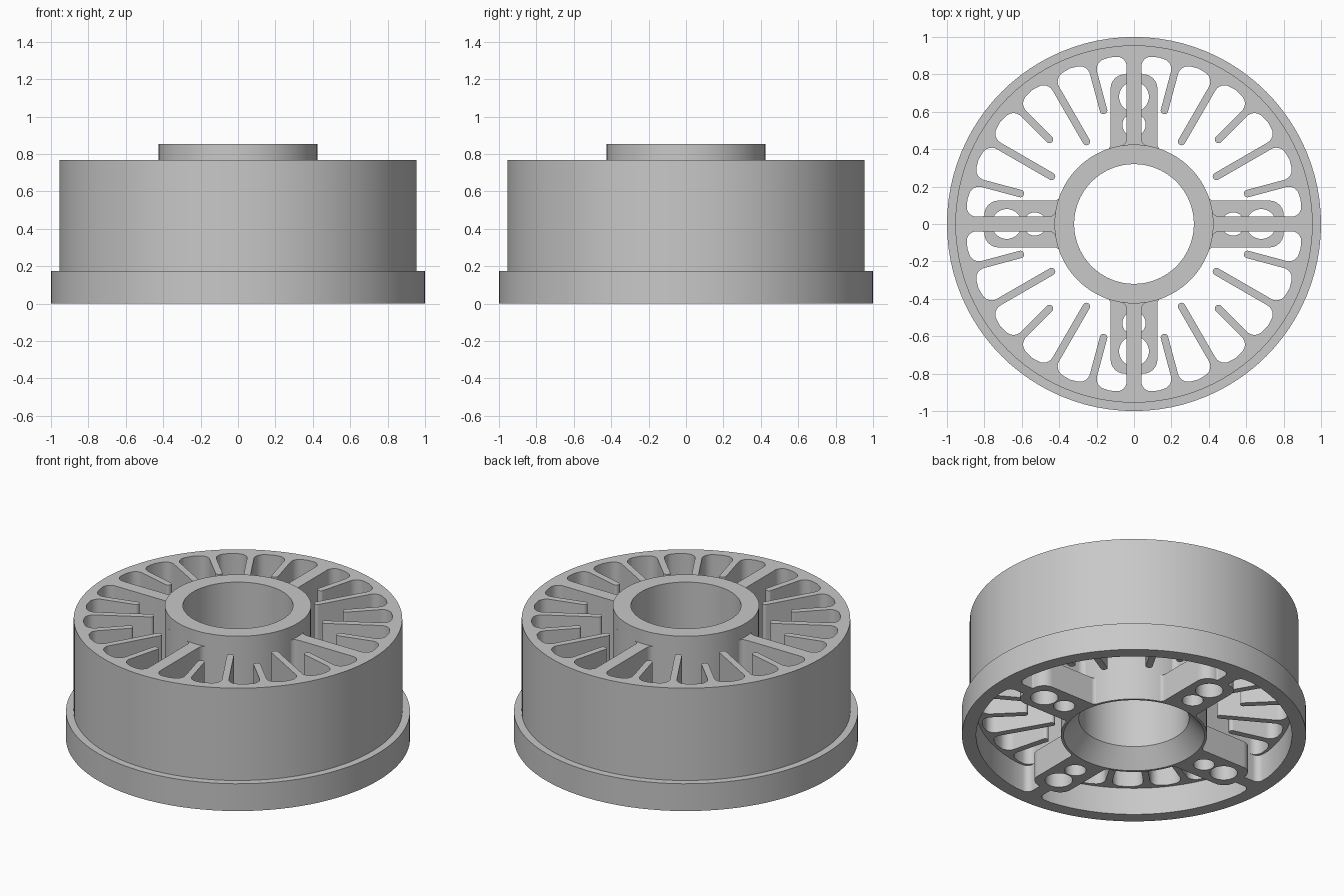
import bpy, bmesh, math
from mathutils import Vector

if "Cube" in bpy.data.objects:
    bpy.data.objects.remove(bpy.data.objects["Cube"])

HUB_R, BORE_R, RIB = 0.425, 0.32, 0.04
FLANGE_TOP, RIM_TOP, HUB_TOP = 0.175, 0.767, 0.853

grey = bpy.data.materials.new("plain grey")
grey.use_nodes = True
colour = (0.58, 0.58, 0.58, 1)
grey.diffuse_color = colour
grey.node_tree.nodes["Principled BSDF"].inputs["Base Color"].default_value = colour


def polar(r, degrees, side=0.0):
    """Point at radius r on a spoke line, moved sideways from it."""
    a = math.radians(degrees)
    return Vector((r * math.cos(a) - side * math.sin(a),
                   r * math.sin(a) + side * math.cos(a), 0))


def circle(r, centre=(0, 0, 0), n=96):
    return [Vector(centre) + polar(r, 360 * i / n) for i in range(n)]


def rounded(corners, steps=6):
    """Replace each (point, radius) corner with an arc."""
    out = []
    for i, (p, r) in enumerate(corners):
        if not r:
            out.append(p)
            continue
        u = (corners[i - 1][0] - p).normalized()
        v = (corners[(i + 1) % len(corners)][0] - p).normalized()
        half = u.angle(v) / 2
        c = p + (u + v).normalized() * r / math.sin(half)
        t = r / math.tan(half)
        a, b = p + u * t - c, p + v * t - c
        out += [c + a.lerp(b, k / steps).normalized() * r for k in range(steps + 1)]
    return out


def window(half):
    """Mirror half a window about the diagonal, then repeat it round the wheel."""
    full = half + [(Vector((p.y, p.x, 0)), r) for p, r in reversed(half)]
    loop = rounded(full)
    return [[polar(p.x, 90 * q, p.y) for p in loop] for q in range(4)]


def finish(name, mesh):
    bm = bmesh.new()
    bm.from_mesh(mesh)
    bmesh.ops.remove_doubles(bm, verts=bm.verts, dist=0.0001)
    bmesh.ops.recalc_face_normals(bm, faces=bm.faces)
    bm.to_mesh(mesh)
    bm.free()
    mesh.materials.clear()
    mesh.materials.append(grey)
    obj = bpy.data.objects.new(name, mesh)
    bpy.context.collection.objects.link(obj)
    bpy.ops.object.select_all(action='DESELECT')
    obj.select_set(True)
    bpy.context.view_layer.objects.active = obj
    bpy.ops.object.shade_smooth_by_angle(angle=math.radians(30))


def plate(name, loops, z0, z1):
    """Filled outline with holes, extruded from z0 to z1."""
    curve = bpy.data.curves.new(name, 'CURVE')
    curve.dimensions, curve.fill_mode = '2D', 'BOTH'
    curve.extrude = (z1 - z0) / 2
    for loop in loops:
        s = curve.splines.new('POLY')
        s.points.add(len(loop) - 1)
        for pt, p in zip(s.points, loop):
            pt.co = (p.x, p.y, 0, 1)
        s.use_cyclic_u = True
    helper = bpy.data.objects.new("outline_helper", curve)
    bpy.context.collection.objects.link(helper)
    graph = bpy.context.evaluated_depsgraph_get()
    mesh = bpy.data.meshes.new_from_object(helper.evaluated_get(graph))
    bpy.data.objects.remove(helper)
    for v in mesh.vertices:
        v.co.z += (z0 + z1) / 2
    finish(name, mesh)


def hub_arc(start):
    return [(polar(HUB_R, a), 0) for a in range(43, start, -4)]


def on_hub(y):
    return Vector((math.sqrt(HUB_R ** 2 - y ** 2), y, 0))


# Upper rim with thin ribs and radial fins
SLOT_R, FIN = 0.9, 0.02
half = hub_arc(14) + [(on_hub(RIB), 0.04), (Vector((SLOT_R, RIB, 0)), 0.05),
                      (polar(SLOT_R, 8.5), 0)]
for angle, tip in ((15, 0.61), (30, 0.49), (45, 0.62)):
    half += [(polar(SLOT_R - 0.01, angle, -FIN), 0.055), (polar(tip, angle, -FIN), 0.018)]
    if angle < 45:
        half += [(polar(tip, angle, FIN), 0.018), (polar(SLOT_R - 0.01, angle, FIN), 0.055),
                 (polar(SLOT_R, angle + 7.5), 0)]
plate("finned_rim", [circle(0.955), circle(HUB_R - 0.005)] + window(half),
      FLANGE_TOP, RIM_TOP)

# Lower flange with wide drilled spokes
BLOCK, BLOCK_END, WELL_R = 0.125, 0.8, 0.918
half = hub_arc(24) + [(on_hub(BLOCK), 0.03), (Vector((BLOCK_END, BLOCK, 0)), 0.075),
                      (Vector((BLOCK_END, RIB, 0)), 0.008),
                      (Vector((WELL_R - 0.01, RIB, 0)), 0.04)]
half += [(polar(WELL_R, a), 0) for a in range(8, 45, 4)]
holes = [circle(r, polar(d, 90 * q), 32)
         for q in range(4) for d, r in ((0.53, 0.062), (0.68, 0.08))]
plate("flange_and_spokes", [circle(1.0), circle(HUB_R - 0.005)] + window(half) + holes,
      0, FLANGE_TOP)

# Hub tube with a flared lower bore
profile = [(0.41, 0), (HUB_R, 0), (HUB_R, HUB_TOP), (BORE_R, HUB_TOP), (BORE_R, 0.11)]
bm = bmesh.new()
rings = [[bm.verts.new((p.x, p.y, z)) for p in circle(r)] for r, z in profile]
for k, ring in enumerate(rings):
    nxt = rings[(k + 1) % len(rings)]
    for i in range(len(ring)):
        j = (i + 1) % len(ring)
        bm.faces.new((ring[i], ring[j], nxt[j], nxt[i]))
tube = bpy.data.meshes.new("hub")
bm.to_mesh(tube)
bm.free()
finish("hub", tube)
